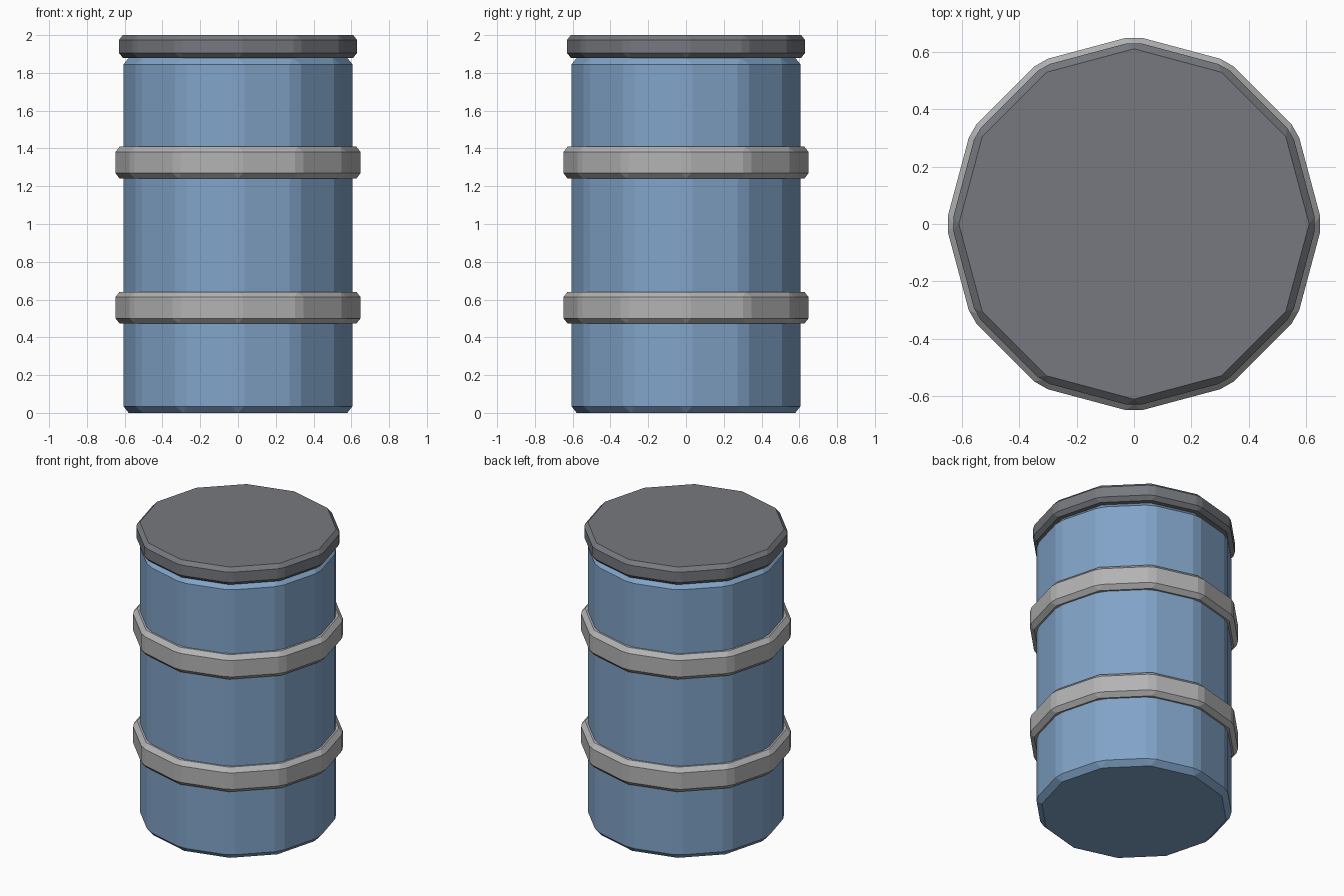
import bpy

if "Cube" in bpy.data.objects:
    bpy.data.objects.remove(bpy.data.objects["Cube"])


def material(name, color):
    mat = bpy.data.materials.new(name)
    mat.diffuse_color = (*color, 1)
    mat.use_nodes = True
    mat.node_tree.nodes["Principled BSDF"].inputs["Base Color"].default_value = mat.diffuse_color
    return mat


def drum_part(name, radius, z0, z1, bevel, mat):
    """Twelve-sided cylinder with every edge chamfered."""
    bpy.ops.mesh.primitive_cylinder_add(
        vertices=12, radius=radius, depth=z1 - z0, location=(0, 0, (z0 + z1) / 2))
    obj = bpy.context.object
    obj.name = name
    mod = obj.modifiers.new("chamfer", "BEVEL")
    mod.width = bevel
    mod.segments = 1
    mod.limit_method = "NONE"
    obj.data.materials.append(mat)
    return obj


blue = material("blue_paint", (0.22, 0.37, 0.58))
steel = material("steel", (0.45, 0.45, 0.45))
dark = material("dark_steel", (0.18, 0.19, 0.21))

# Barrel body
drum_part("body", 0.615, 0.0, 1.88, 0.035, blue)

# Two hoops round the body
for name, z in (("lower_hoop", 0.557), ("upper_hoop", 1.325)):
    drum_part(name, 0.656, z - 0.084, z + 0.084, 0.028, steel)

# Lid
drum_part("lid", 0.636, 1.88, 2.0, 0.025, dark)
